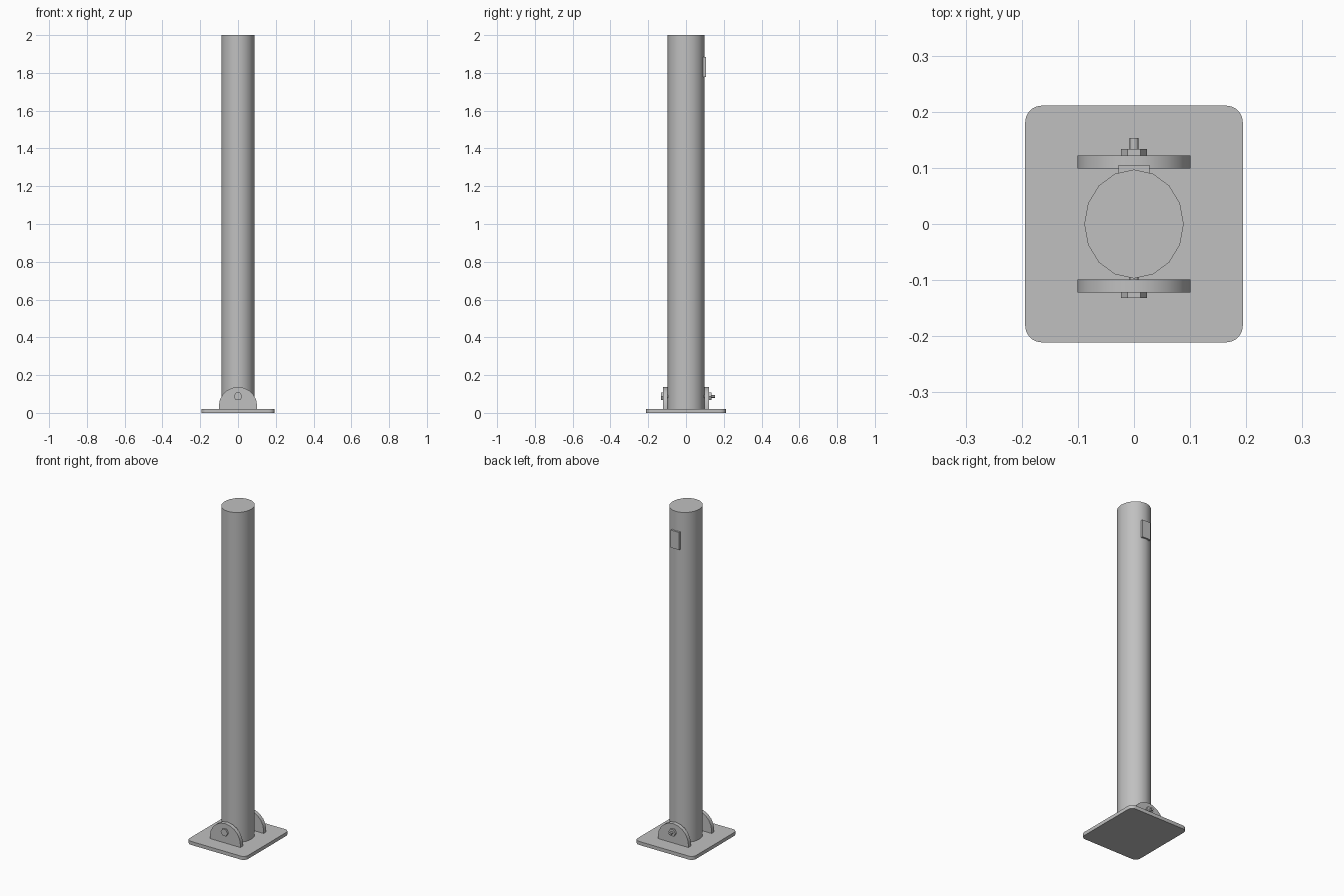
import bpy, bmesh
from math import sin, cos, pi, radians
from mathutils import Vector

cube = bpy.data.objects.get("Cube")
if cube:
    bpy.data.objects.remove(cube, do_unlink=True)

steel = bpy.data.materials.new("grey_steel")
steel.use_nodes = True
steel.diffuse_color = (0.53, 0.53, 0.53, 1)
steel.node_tree.nodes["Principled BSDF"].inputs["Base Color"].default_value = steel.diffuse_color


def arc(cx, cy, rx, ry, start, end, steps):
    """Points on an elliptical arc, both ends included, angles in degrees."""
    angles = [radians(start + (end - start) * i / steps) for i in range(steps + 1)]
    return [(cx + rx * cos(a), cy + ry * sin(a)) for a in angles]


def ring(cx, cy, rx, ry, sides):
    return arc(cx, cy, rx, ry, 0, 360, sides)[:-1]


def prism(name, profile, low, high, along="z"):
    """Extrude a closed profile along z (profile in xy) or y (profile in xz)."""
    def place(p, d):
        return (p[0], p[1], d) if along == "z" else (p[0], d, p[1])
    bm = bmesh.new()
    face = bm.faces.new([bm.verts.new(place(p, low)) for p in profile])
    side = bmesh.ops.extrude_face_region(bm, geom=[face])["geom"]
    shift = Vector(place((0, 0), high - low))
    bmesh.ops.translate(bm, vec=shift,
                        verts=[v for v in side if isinstance(v, bmesh.types.BMVert)])
    if face.is_valid and len(face.edges[0].link_faces) < 2:
        bm.faces.new(face.verts)
    bmesh.ops.recalc_face_normals(bm, faces=bm.faces)
    mesh = bpy.data.meshes.new(name)
    bm.to_mesh(mesh)
    bm.free()
    mesh.materials.append(steel)
    obj = bpy.data.objects.new(name, mesh)
    bpy.context.collection.objects.link(obj)
    bpy.ops.object.select_all(action="DESELECT")
    obj.select_set(True)
    bpy.context.view_layer.objects.active = obj
    bpy.ops.object.shade_smooth_by_angle(angle=radians(30))
    return obj


# Base plate with rounded corners
half_x, half_y, corner, base_top = 0.194, 0.211, 0.03, 0.021
outline = []
for i, (sx, sy) in enumerate([(1, 1), (-1, 1), (-1, -1), (1, -1)]):
    outline += arc(sx * (half_x - corner), sy * (half_y - corner),
                   corner, corner, 90 * i, 90 * i + 90, 5)
prism("base_plate", outline, 0, base_top)

# Oval post
prism("post", ring(0, 0, 0.0885, 0.097, 16), base_top, 2.0)

# Arched hinge brackets in front of and behind the post
arch = [(-0.101, base_top), (0.101, base_top)] + arc(0, 0.038, 0.101, 0.099, 0, 180, 10)
for name, side in (("front_bracket", -1), ("back_bracket", 1)):
    prism(name, arch, side * 0.0985, side * 0.122, "y")

# Bolt through both brackets
bolt_z = 0.087
hexagon = ring(0, bolt_z, 0.023, 0.023, 6)
prism("bolt_head", hexagon, -0.132, -0.122, "y")
prism("bolt_nut", hexagon, 0.122, 0.134, "y")
prism("bolt_shaft", ring(0, bolt_z, 0.008, 0.008, 12), -0.122, 0.153, "y")

# Small lock plate high on the back of the post
prism("lock_plate", [(-0.028, 1.779), (0.028, 1.779), (0.028, 1.884), (-0.028, 1.884)],
      0.085, 0.105, "y")
